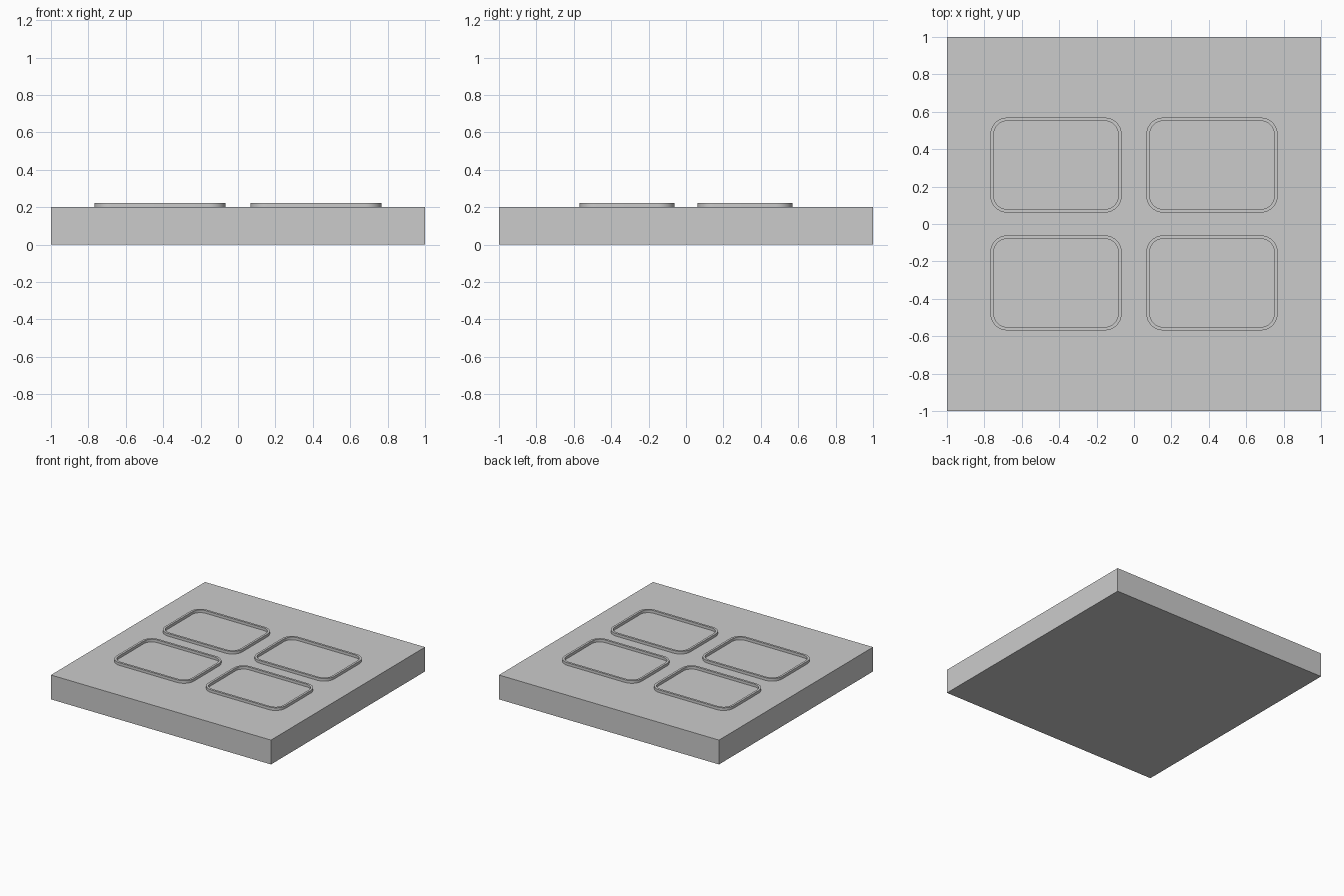
import bpy, bmesh
from math import cos, sin, pi

if "Cube" in bpy.data.objects:
    bpy.data.objects.remove(bpy.data.objects["Cube"])

TOP = 0.20      # slab height
RIM_H = 0.022   # rim height above slab
SEG = 8         # segments per rounded corner


def rounded_rect(w, h, r):
    pts = []
    for i, (sx, sy) in enumerate([(1, 1), (-1, 1), (-1, -1), (1, -1)]):
        for k in range(SEG + 1):
            a = (i + k / SEG) * pi / 2
            pts.append((sx * (w / 2 - r) + r * cos(a), sy * (h / 2 - r) + r * sin(a)))
    return pts


def finish(bm, name, loc=(0, 0, 0)):
    bmesh.ops.recalc_face_normals(bm, faces=bm.faces)
    me = bpy.data.meshes.new(name)
    bm.to_mesh(me)
    bm.free()
    ob = bpy.data.objects.new(name, me)
    ob.location = loc
    bpy.context.collection.objects.link(ob)
    return ob


# base slab
bm = bmesh.new()
bmesh.ops.create_cube(bm, size=1)
for v in bm.verts:
    v.co.x *= 2
    v.co.y *= 2
    v.co.z = (v.co.z + 0.5) * TOP
finish(bm, "base_slab")


# thin raised rounded frame
def frame(name, x, y, w=0.702, h=0.508, r=0.09, t=0.018):
    bm = bmesh.new()
    outer = rounded_rect(w, h, r)
    inner = rounded_rect(w - 2 * t, h - 2 * t, r - t)
    loops = [[bm.verts.new((px, py, z)) for px, py in pts]
             for pts, z in ((outer, 0), (outer, RIM_H), (inner, RIM_H), (inner, 0))]
    n = len(outer)
    for j in range(4):
        a, b = loops[j], loops[(j + 1) % 4]
        for i in range(n):
            k = (i + 1) % n
            bm.faces.new((a[i], a[k], b[k], b[i]))
    ob = finish(bm, name, (x, y, TOP))
    for p in ob.data.polygons:
        p.use_smooth = True
    bpy.context.view_layer.objects.active = ob
    ob.select_set(True)
    bpy.ops.object.shade_smooth_by_angle(angle=pi / 6)
    ob.select_set(False)


# four frames in a two by two grid
for side, sx in (("left", -1), ("right", 1)):
    for row, sy in (("front", -1), ("back", 1)):
        frame(f"rim_{row}_{side}", sx * 0.417, sy * 0.315)
